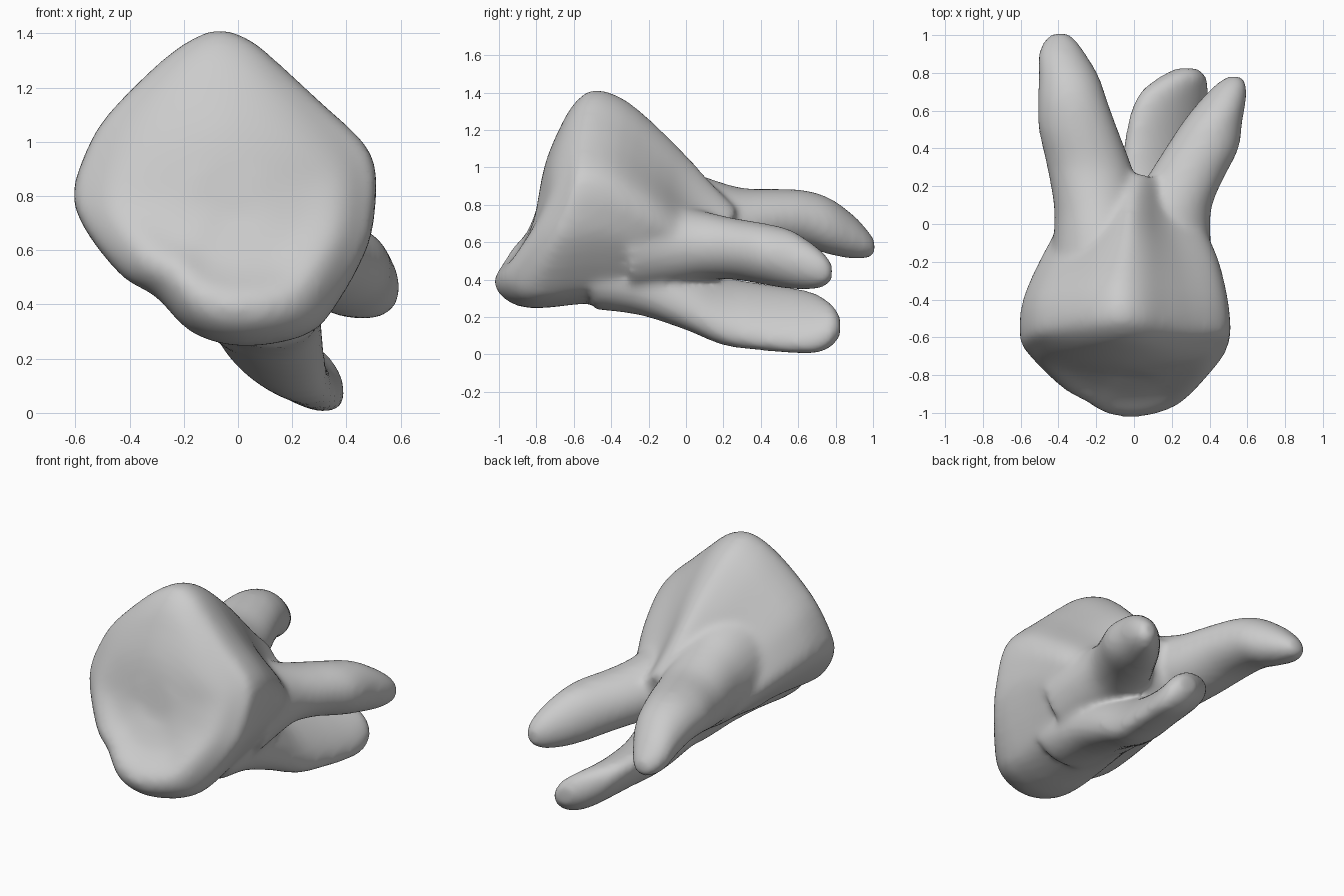
import bpy, bmesh
from math import sin, cos, pi, radians, atan2
from mathutils import Vector

if "Cube" in bpy.data.objects:
    bpy.data.objects.remove(bpy.data.objects["Cube"])

bm = bmesh.new()


def spline(pts, closed=False, n=3):
    """Catmull-Rom refinement of a list of tuples."""
    pts, out, m = [Vector(p) for p in pts], [], len(pts)
    get = (lambda i: pts[i % m]) if closed else (lambda i: pts[min(max(i, 0), m - 1)])
    for i in range(m if closed else m - 1):
        a, b, c, d = (get(i + k) for k in (-1, 0, 1, 2))
        for s in range(n):
            t = s / n
            out.append(.5 * (2 * b + (c - a) * t + (2 * a - 5 * b + 4 * c - d) * t * t
                             + (3 * b - a - 3 * c + d) * t ** 3))
    return out if closed else out + [pts[-1]]


def loft(rings):
    """Skin a closed tube through equally sized rings of points."""
    loops = [[bm.verts.new(p) for p in r] for r in rings]
    faces = []
    for a, b in zip(loops, loops[1:]):
        for i in range(len(a)):
            j = (i + 1) % len(a)
            faces.append(bm.faces.new((a[i], a[j], b[j], b[i])))
    for end in (loops[0], loops[-1]):
        mid = bm.verts.new(sum((v.co for v in end), Vector()) / len(end))
        for i in range(len(end)):
            faces.append(bm.faces.new((end[i], end[(i + 1) % len(end)], mid)))
    bmesh.ops.recalc_face_normals(bm, faces=faces)


# Crown: the front outline (x, z), carried through tilted sections
outline = [(-.07, 1.4), (.05, 1.36), (.18, 1.25), (.3, 1.14), (.45, 1.0), (.5, .9),
           (.5, .75), (.47, .6), (.36, .4), (.25, .29), (.02, .25), (-.17, .3),
           (-.3, .43), (-.42, .5), (-.55, .66), (-.6, .8), (-.55, .97),
           (-.47, 1.1), (-.3, 1.27), (-.18, 1.36)]
# top y, top z, bottom y, bottom z, x min, x max, side set-back, diagonal pinch
sections = [(-.77, .95, -.81, .72, -.16, .08, 0, 0),
            (-.74, 1.06, -.90, .55, -.33, .24, .05, 0),
            (-.68, 1.2, -1.02, .42, -.46, .37, .11, 0),
            (-.60, 1.34, -.99, .31, -.555, .455, .13, 0),
            (-.49, 1.415, -.83, .245, -.605, .505, .06, 0),
            (-.32, 1.36, -.50, .27, -.595, .495, 0, .03),
            (-.12, 1.19, -.28, .25, -.51, .45, 0, .09),
            (.03, 1.04, -.12, .22, -.43, .39, 0, .16),
            (.15, .91, .03, .24, -.38, .36, 0, .2),
            (.27, .78, .18, .42, -.25, .28, 0, .2)]
rings = []
for ty, tz, by, bz, x0, x1, back, pinch in spline(sections):
    ring = []
    for x, z in spline(outline, closed=True):
        u, t = (x + .05) / .55, (z - .825) / .575
        k = 1 - pinch * abs(sin(2 * atan2(t, u)))
        side = u * u
        u, t = u * k, t * k
        ring.append(Vector(((x0 + x1) / 2 + u * (x1 - x0) / 2,
                            (by + ty) / 2 + t * (ty - by) / 2 + back * side,
                            (bz + tz) / 2 + t * (tz - bz) / 2)))
    rings.append(ring)
loft(rings)


# Roots: elliptical sections (y, x, z, half width, half height) and a roll angle
def root(stations, roll=0):
    c, s = cos(radians(roll)), sin(radians(roll))
    out = []
    for y, x, z, rx, rz in spline(stations):
        ring = []
        for k in range(28):
            a, b = rx * cos(k * pi / 14), rz * sin(k * pi / 14)
            ring.append(Vector((x + a * c - b * s, y, z + a * s + b * c)))
        out.append(ring)
    loft(out)


root([(-.3, -.17, .74, .28, .34), (-.05, -.17, .72, .255, .29), (.1, -.19, .71, .235, .24),
      (.3, -.235, .70, .225, .19), (.5, -.295, .725, .21, .16), (.65, -.325, .72, .185, .155),
      (.78, -.345, .68, .16, .15), (.9, -.38, .625, .125, .115), (.97, -.39, .59, .085, .075),
      (1.01, -.39, .57, .04, .04)])
root([(-.3, .15, .6, .28, .29), (-.05, .17, .58, .235, .22), (.1, .20, .58, .215, .185),
      (.25, .275, .565, .205, .165), (.4, .36, .54, .195, .165), (.55, .42, .51, .155, .16),
      (.66, .475, .475, .12, .13), (.74, .515, .45, .08, .09), (.78, .53, .44, .04, .045)])
root([(-.5, .03, .52, .33, .24), (-.25, .05, .45, .29, .2), (0, .09, .335, .26, .16),
      (.2, .12, .235, .25, .13), (.4, .15, .20, .25, .11), (.58, .18, .18, .245, .105),
      (.7, .215, .165, .215, .105), (.78, .26, .155, .14, .09), (.825, .28, .15, .06, .045)],
     roll=-39)

mesh = bpy.data.meshes.new("molar_tooth")
bm.to_mesh(mesh)
bm.free()
tooth = bpy.data.objects.new("molar_tooth", mesh)
bpy.context.collection.objects.link(tooth)

# Fuse crown and roots into one smooth skin
fuse = tooth.modifiers.new("fuse", 'REMESH')
fuse.mode = 'VOXEL'
fuse.voxel_size = .02
fuse.use_smooth_shade = True
soften = tooth.modifiers.new("soften", 'SMOOTH')
soften.factor = .5
soften.iterations = 12
